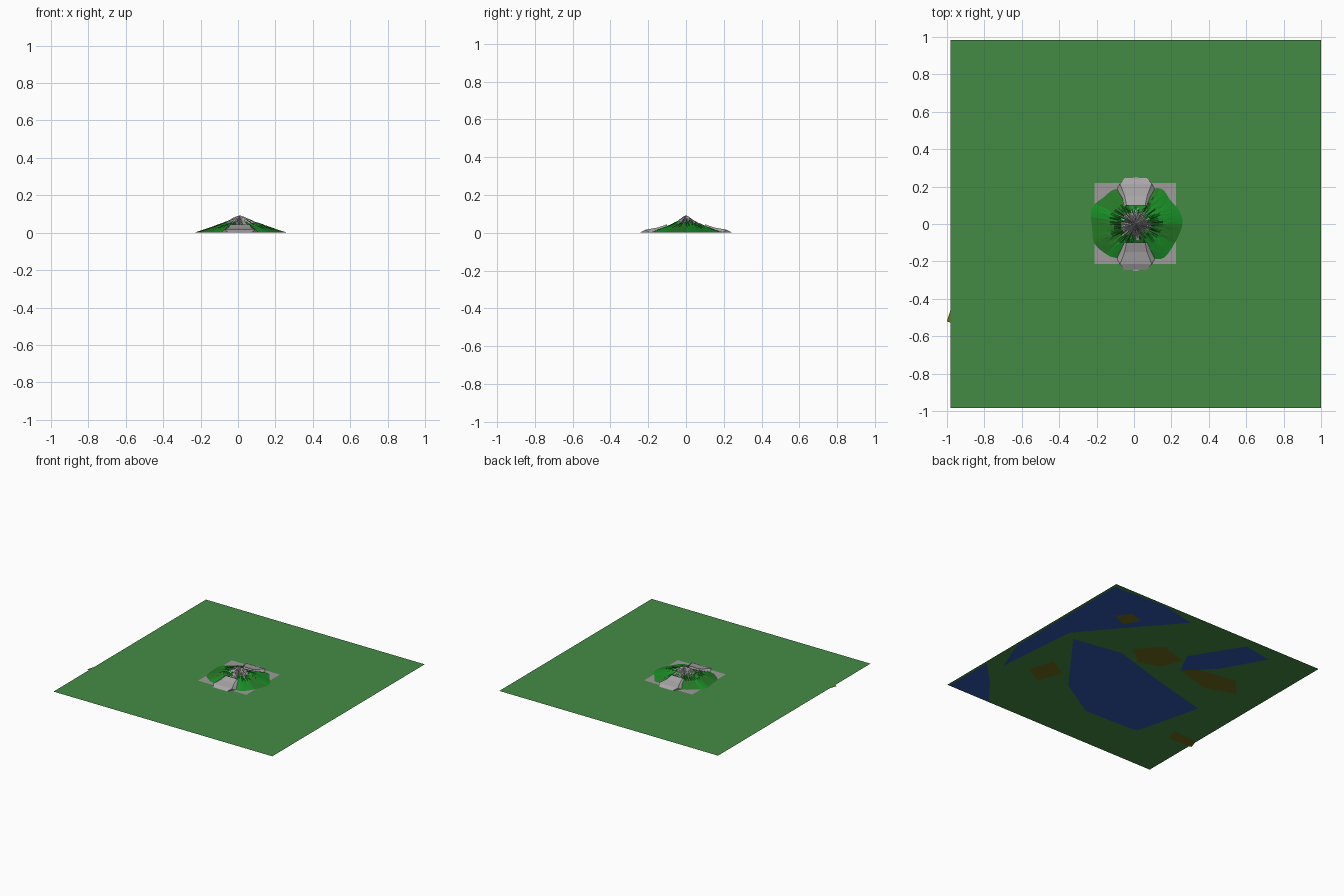
import bpy, math, random

if "Cube" in bpy.data.objects:
    bpy.data.objects.remove(bpy.data.objects["Cube"])
random.seed(7)


def mat(name, rgb):
    m = bpy.data.materials.new(name)
    m.diffuse_color = (*rgb, 1)
    m.use_nodes = True
    m.node_tree.nodes["Principled BSDF"].inputs["Base Color"].default_value = m.diffuse_color
    return m


GRASS = mat("grass", (0.06, 0.26, 0.06))
WATER = mat("water", (0.03, 0.10, 0.42))
FIELD = mat("field", (0.16, 0.15, 0.01))
FOREST = mat("forest", (0.01, 0.27, 0.02))
FOREST2 = mat("dark_forest", (0.02, 0.19, 0.02))
ROCK = mat("rock", (0.40, 0.38, 0.39))
SLAB = mat("slab", (0.35, 0.32, 0.33))


def make(name, verts, faces, mats, idx=None):
    me = bpy.data.meshes.new(name)
    me.from_pydata(verts, [], faces)
    for m in mats:
        me.materials.append(m)
    if idx:
        for p, i in zip(me.polygons, idx):
            p.material_index = i
    ob = bpy.data.objects.new(name, me)
    bpy.context.collection.objects.link(ob)
    return ob


def patch(name, pts, z, m):
    make(name, [(x, y, z) for x, y in pts], [tuple(range(len(pts)))], [m])


def rect(x0, x1, y0, y1):
    return [(x0, y0), (x1, y0), (x1, y1), (x0, y1)]


# Flat land with water and fields lying practically in its plane
patch("land", rect(-0.98, 1, -0.985, 0.985), 0.0006, GRASS)
waters = [
    [(0.72, 0.15), (0.30, -0.41), (-0.05, -0.62), (-0.53, -0.60), (-0.67, -0.05), (-0.1, 0.1), (0.3, 0.22)],
    [(0.98, 0.95), (0.98, -0.2), (0.86, -0.5), (0.8, 0.2), (0.55, 0.5), (0.2, 0.9), (0.5, 0.97)],
    [(0.98, -0.55), (0.98, -0.98), (0.6, -0.98), (0.78, -0.75)],
    [(-0.1, 0.5), (-0.35, 0.9), (-0.6, 0.85), (-0.4, 0.5), (-0.2, 0.3)],
]
for i, w in enumerate(waters):
    patch(f"water_{i}", w, 0.0003, WATER)
fields = [
    [(-1, -0.52), (-0.975, -0.44), (-0.75, -0.42), (-0.78, -0.53), (-0.975, -0.53)],
    [(0.28, 0.32), (0.12, 0.5), (-0.12, 0.42), (-0.05, 0.25), (0.12, 0.2)],
    [(0.7, 0.62), (0.62, 0.72), (0.5, 0.68), (0.58, 0.56)],
    [(-0.2, 0.3), (-0.3, 0.4), (-0.62, 0.45), (-0.75, 0.3), (-0.5, 0.22)],
    [(0.62, -0.2), (0.45, -0.3), (0.52, -0.5), (0.68, -0.42)],
]
for i, f in enumerate(fields):
    patch(f"field_{i}", f, 0, FIELD)

# Square stone slab under the mountain
patch("slab", rect(-0.21, 0.225, -0.215, 0.22), 0.0016, SLAB)

# Mountain: ridged fan with a lobed outline, opened at front and back
CX, N, RINGS = 0.01, 120, 12
OUT = [(0, .25), (20, .25), (38, .235), (52, .235), (62, .22), (68, .15), (90, .13)]


def outline(a):
    d = math.degrees(a) % 180
    d = min(d, 180 - d)
    for (a0, r0), (a1, r1) in zip(OUT, OUT[1:]):
        if d <= a1 + 1e-6:
            r = r0 + (r1 - r0) * (d - a0) / (a1 - a0)
            return r * (0.97 + 0.03 * math.sin(7 * a + 1))


verts, faces, idx = [(CX, 0, 0.093)], [], []
ridge = [random.uniform(0, 1) for _ in range(N)]
for k in range(1, RINGS + 1):
    t = k / RINGS
    for i in range(N):
        a = 2 * math.pi * i / N
        r = outline(a) * t
        amp = 0.30 * math.sin(math.pi * min(1, t * 1.1) ** 0.8)
        n = 0.7 * ridge[(i + k // 4) % N] + 0.3 * random.random()
        lower = 0.12 * abs(math.sin(a)) * math.sin(math.pi * t)
        z = 0.0016 + 0.091 * (1 - t) ** 1.1 * (1.05 - max(0, amp) * n - lower)
        verts.append((CX + r * math.cos(a), r * math.sin(a), min(z, 0.092)))
for i in range(N):
    j = (i + 1) % N
    faces.append((0, 1 + i, 1 + j))
    idx.append(0)
    for k in range(RINGS - 1):
        p, q = 1 + k * N, 1 + (k + 1) * N
        faces.append((p + i, q + i, q + j, p + j))
        r = (k + 1.5) / RINGS * outline(2 * math.pi * i / N)
        rocky = r < 0.05 + 0.04 * ridge[i]
        idx.append(0 if rocky else 1 + (ridge[(i // 3) * 3] > 0.5))
make("mountain", verts, faces, [ROCK, FOREST, FOREST2], idx)

# Sloped tunnel portals with a small road stub, front and back
for s, name in ((-1, "front"), (1, "back")):
    v = []
    for w, y, z in ((.05, .10, .045), (.06, .15, .028), (.085, .215, .016), (.06, .245, .001), (.10, .19, .001), (.10, .10, .001)):
        v += [(CX - w, s * y, z), (CX + w, s * y, z)]
    f = [(0, 1, 3, 2), (2, 3, 5, 4), (4, 5, 7, 6),
         (0, 2, 8, 10), (2, 4, 8), (4, 6, 8), (1, 11, 9, 3), (3, 9, 5), (5, 9, 7)]
    if s > 0:
        f = [tuple(reversed(q)) for q in f]
    make(name + "_portal", v, f, [ROCK])
    patch(name + "_road", rect(CX - .015, CX + .015, *sorted((s * .225, s * .25))), 0.002, SLAB)
